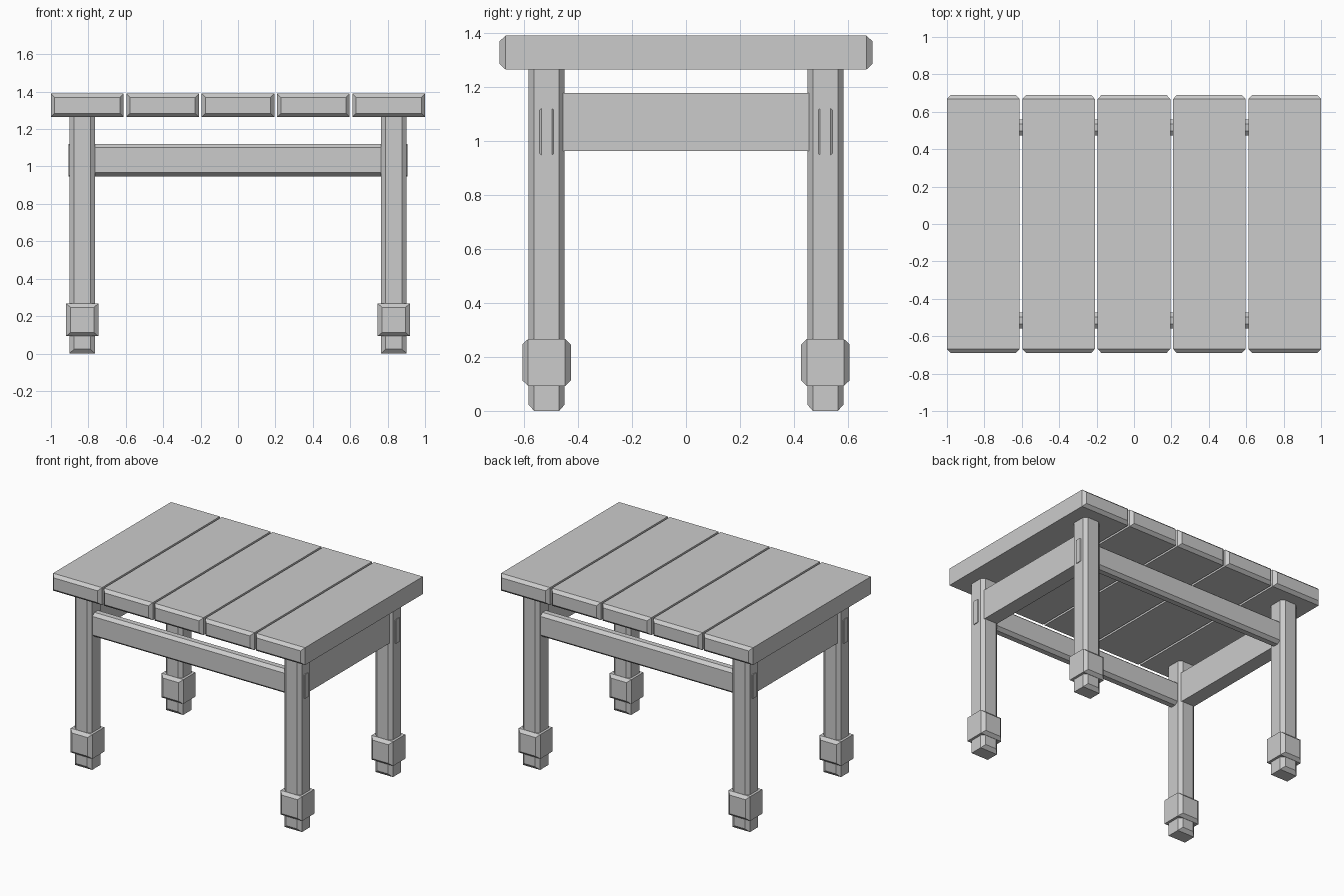
import bpy
import bmesh
from mathutils import Vector

cube = bpy.data.objects.get("Cube")
if cube:
    bpy.data.objects.remove(cube, do_unlink=True)

# One plain grey for the whole table
grey = bpy.data.materials.new("plain_grey")
grey.use_nodes = True
colour = (0.6, 0.6, 0.6, 1)
grey.diffuse_color = colour
grey.node_tree.nodes["Principled BSDF"].inputs["Base Color"].default_value = colour


def beam(name, centre, size, taper):
    """Box whose front and back faces are drawn in by taper (x, y, z)."""
    bm = bmesh.new()
    bmesh.ops.create_cube(bm, size=1)
    for v in bm.verts:
        v.co = Vector(a * b for a, b in zip(v.co, size))
    ends = [f for f in bm.faces if abs(f.normal.y) > 0.9]
    for face in ends:
        # Inset copy of the end cap, with the old rim pushed back
        rim = list(face.verts)
        side = 1 if face.normal.y > 0 else -1
        cap = bmesh.ops.extrude_discrete_faces(bm, faces=[face])["faces"][0]
        for v in cap.verts:
            v.co.x -= taper[0] * (1 if v.co.x > 0 else -1)
            v.co.z -= taper[2] * (1 if v.co.z > 0 else -1)
        for v in rim:
            v.co.y -= taper[1] * side
    bmesh.ops.recalc_face_normals(bm, faces=bm.faces)
    mesh = bpy.data.meshes.new(name)
    bm.to_mesh(mesh)
    bm.free()
    mesh.materials.append(grey)
    obj = bpy.data.objects.new(name, mesh)
    obj.location = centre
    bpy.context.collection.objects.link(obj)
    return obj


# Table top planks
for i in range(5):
    beam(f"plank_{i + 1}", ((i - 2) * 0.403, 0, 1.327), (0.388, 1.38, 0.125),
         (0.02, 0.022, 0.02))

# Legs with a thick block around each foot
for x, side in ((0.833, "left"), (-0.833, "right")):
    for y, end in ((-0.516, "front"), (0.516, "back")):
        beam(f"{end}_{side}_leg", (x, y, 0.65), (0.137, 0.134, 1.3),
             (0.025, 0.021, 0.024))
        beam(f"{end}_{side}_foot_block", (x, y, 0.18), (0.172, 0.179, 0.174),
             (0.024, 0.021, 0.02))
    # Side rail between front and back legs
    beam(f"{side}_side_rail", (x, 0, 1.07), (0.104, 0.99, 0.216),
         (0.02, 0.02, 0.02))

# Long rails whose ends pass through the legs
for y, end in ((-0.516, "front"), (0.516, "back")):
    beam(f"{end}_rail", (0, y, 1.034), (1.814, 0.086, 0.173),
         (0.02, 0.024, 0.02))
